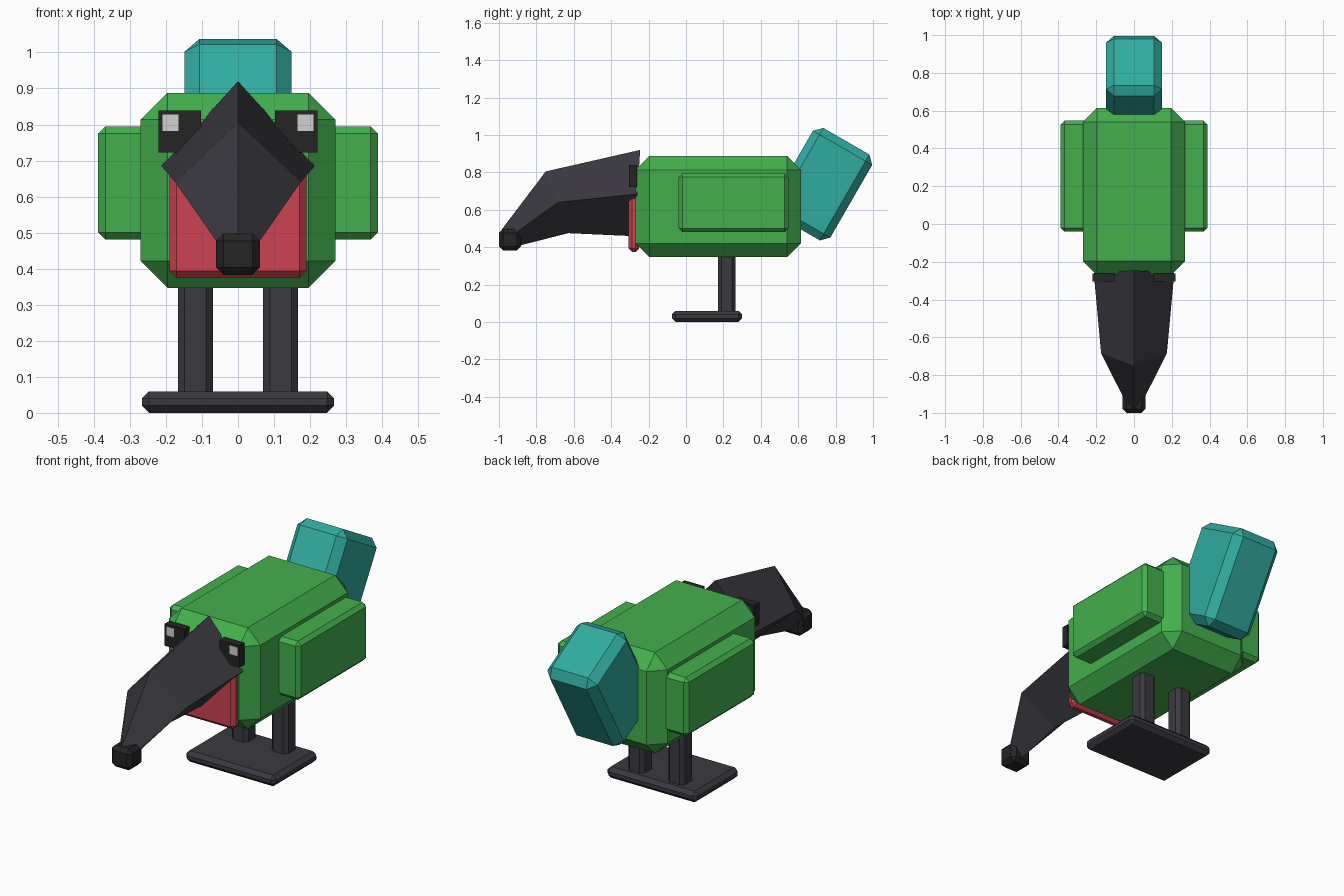
import bpy
import bmesh
import math
from mathutils import Vector

default = bpy.data.objects.get("Cube")
if default:
    bpy.data.objects.remove(default, do_unlink=True)


def material(name, r, g, b):
    mat = bpy.data.materials.new(name)
    mat.use_nodes = True
    mat.diffuse_color = (r, g, b, 1)
    shader = next(n for n in mat.node_tree.nodes if n.type == "BSDF_PRINCIPLED")
    shader.inputs["Base Color"].default_value = (r, g, b, 1)
    shader.inputs["Roughness"].default_value = 0.8
    return mat


green = material("leaf green", 0.057, 0.43, 0.075)
teal = material("teal", 0.03, 0.41, 0.36)
red = material("chest red", 0.61, 0.054, 0.085)
grey = material("charcoal grey", 0.043, 0.041, 0.051)
black = material("black", 0.018, 0.018, 0.019)
white = material("eye white", 0.64, 0.64, 0.64)


def add_object(name, bm, mat):
    bmesh.ops.recalc_face_normals(bm, faces=bm.faces)
    mesh = bpy.data.meshes.new(name)
    bm.to_mesh(mesh)
    bm.free()
    mesh.materials.append(mat)
    obj = bpy.data.objects.new(name, mesh)
    bpy.context.collection.objects.link(obj)
    return obj


def box(name, mat, x, y, z, bevel=0.0):
    """Chamfered box given by its (min, max) extent on each axis."""
    bm = bmesh.new()
    bmesh.ops.create_cube(bm, size=1)
    bmesh.ops.scale(bm, vec=[hi - lo for lo, hi in (x, y, z)], verts=bm.verts)
    if bevel:
        bmesh.ops.bevel(bm, geom=bm.edges[:], offset=bevel, segments=1,
                        affect="EDGES", profile=0.5)
    obj = add_object(name, bm, mat)
    obj.location = [(lo + hi) / 2 for lo, hi in (x, y, z)]
    return obj


# Body and chest
box("body", green, (-0.27, 0.27), (-0.27, 0.615), (0.347, 0.888), 0.074)
box("chest", red, (-0.19, 0.19), (-0.307, -0.25), (0.375, 0.7), 0.019)

# Tail, leaning backwards
tail = box("tail", teal, (-0.148, 0.148), (0.542, 0.908), (0.472, 1.002), 0.041)
tail.rotation_euler.x = math.radians(-30)

# Wings, legs and eyes on both sides
for side, s in (("left", 1), ("right", -1)):
    def span(a, b):
        return tuple(sorted((s * a, s * b)))
    box(side + "_wing", green, span(0.2, 0.388), (-0.04, 0.547), (0.481, 0.795), 0.02)
    box(side + "_leg", grey, span(0.07, 0.167), (0.17, 0.265), (0.03, 0.4), 0.019)
    box(side + "_eye", black, span(0.103, 0.221), (-0.304, -0.262), (0.722, 0.839))
    box(side + "_eye_glint", white, span(0.165, 0.21), (-0.306, -0.3), (0.782, 0.828))

# Foot plate
box("foot", grey, (-0.267, 0.267), (-0.075, 0.3), (0, 0.06), 0.02)

# Beak: three diamond rings, each with top, side and bottom points as (y, z)
rings = [
    (0.213, (-0.245, 0.92), (-0.26, 0.685), (-0.3, 0.46)),
    (0.174, (-0.75, 0.805), (-0.685, 0.64), (-0.63, 0.475)),
    (0.045, (-0.985, 0.495), (-0.94, 0.455), (-0.885, 0.41)),
]
bm = bmesh.new()
loops = []
for half, top, mid, low in rings:
    points = [(0, *top), (half, *mid), (0, *low), (-half, *mid)]
    loops.append([bm.verts.new(Vector(p)) for p in points])
for a, b in zip(loops, loops[1:]):
    for i in range(4):
        j = (i + 1) % 4
        bm.faces.new((a[i], a[j], b[j], b[i]))
bm.faces.new(loops[0])
bm.faces.new(loops[-1])
add_object("beak", bm, grey)
box("beak_tip", black, (-0.061, 0.061), (-1.0, -0.883), (0.383, 0.498), 0.021)
